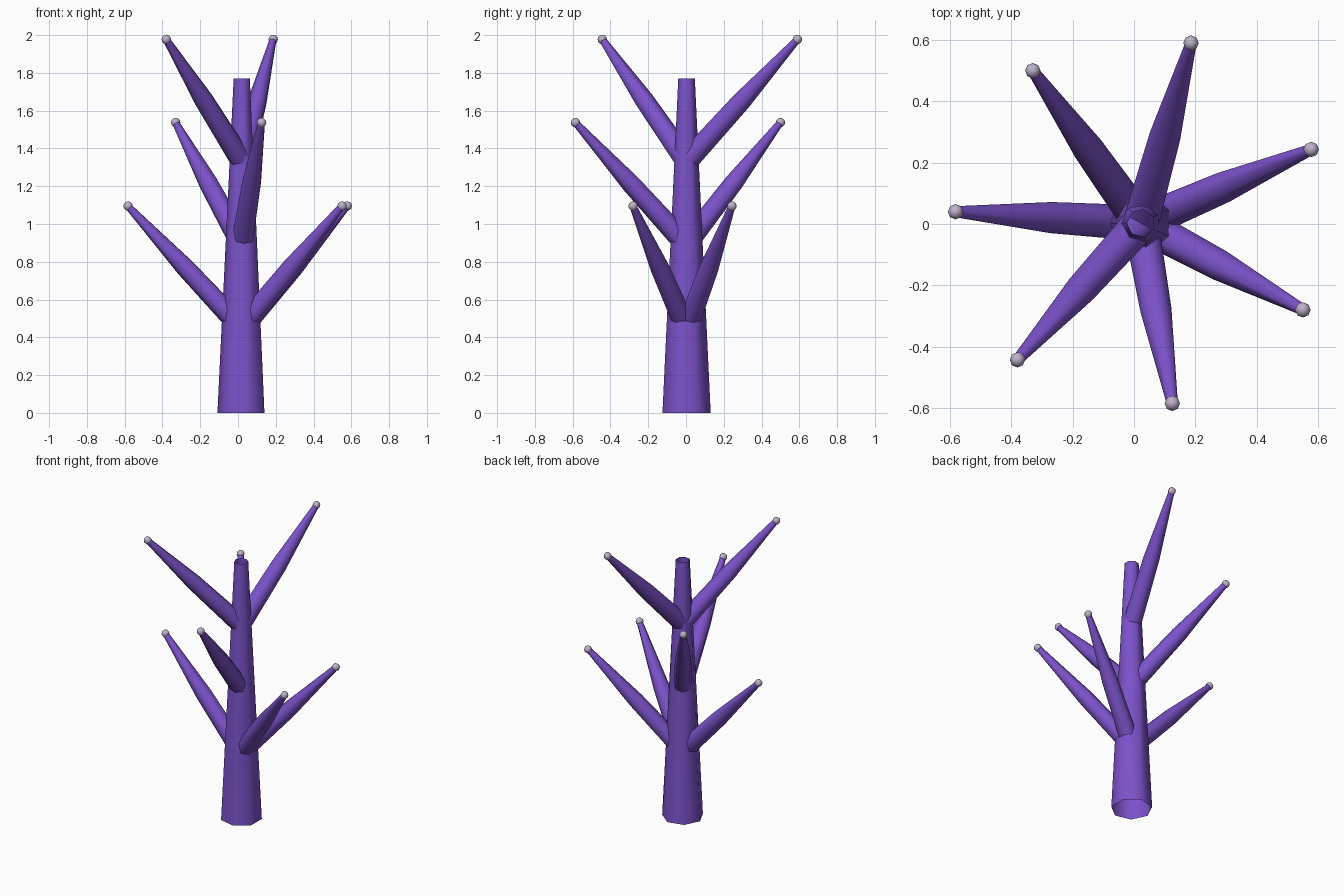
import bpy, bmesh, math
from mathutils import Vector

if "Cube" in bpy.data.objects:
    bpy.data.objects.remove(bpy.data.objects["Cube"])


def material(name, col):
    m = bpy.data.materials.new(name)
    m.diffuse_color = (*col, 1)
    m.use_nodes = True
    m.node_tree.nodes["Principled BSDF"].inputs["Base Color"].default_value = m.diffuse_color
    return m


purple = material("purple_bark", (0.20, 0.085, 0.59))
lilac = material("pale_lilac", (0.52, 0.44, 0.60))

SIDES = 7
CX, CY = 0.022, 0.003


def tube(name, points, radii, mat):
    """Open tapered tube through points along a straight line."""
    bm = bmesh.new()
    d = (points[-1] - points[0]).normalized()
    if abs(d.z) > 0.999:
        u, v = Vector((-1, 0, 0)), Vector((0, -1, 0))
    else:
        v = Vector((0, 0, 1)).cross(d).normalized()
        u = v.cross(d)
    rings = []
    for p, r in zip(points, radii):
        rings.append([bm.verts.new(p + r * (u * math.cos(a) + v * math.sin(a)))
                      for a in (2 * math.pi * i / SIDES for i in range(SIDES))])
    for lo, hi in zip(rings, rings[1:]):
        for i in range(SIDES):
            j = (i + 1) % SIDES
            bm.faces.new((lo[i], lo[j], hi[j], hi[i]))
    bmesh.ops.recalc_face_normals(bm, faces=bm.faces)
    # make sure the open tube faces outward
    bm.faces.ensure_lookup_table()
    f = bm.faces[0]
    c = f.calc_center_median() - points[0]
    if f.normal.dot(c - d * c.dot(d)) < 0:
        bmesh.ops.reverse_faces(bm, faces=bm.faces)
    for f in bm.faces:
        f.smooth = True
    me = bpy.data.meshes.new(name)
    bm.to_mesh(me)
    bm.free()
    me.materials.append(mat)
    ob = bpy.data.objects.new(name, me)
    bpy.context.collection.objects.link(ob)
    return ob


# Trunk
tube("trunk", [Vector((CX, CY, z)) for z in (0, 0.885, 1.77)],
     (0.131, 0.088, 0.045), purple)

# Branches in three tiers: start height, tip height, tip positions
tiers = [
    (0.45, 1.095, [(0.578, 0.243), (0.551, -0.28), (-0.582, 0.04)]),
    (0.89, 1.537, [(-0.33, 0.50), (0.125, -0.585)]),
    (1.33, 1.977, [(0.186, 0.59), (-0.38, -0.443)]),
]
n = 0
for z0, z1, tips in tiers:
    for x, y in tips:
        n += 1
        a, b = Vector((CX, CY, z0)), Vector((x, y, z1))
        tube(f"branch_{n}", [a, a.lerp(b, 0.5), b], (0.060, 0.052, 0.019), purple)
        # Bud on the branch tip
        bpy.ops.mesh.primitive_uv_sphere_add(segments=8, ring_count=6, radius=0.025, location=b)
        bud = bpy.context.object
        bud.name = f"bud_{n}"
        bud.data.materials.append(lilac)
        bpy.ops.object.shade_smooth()
